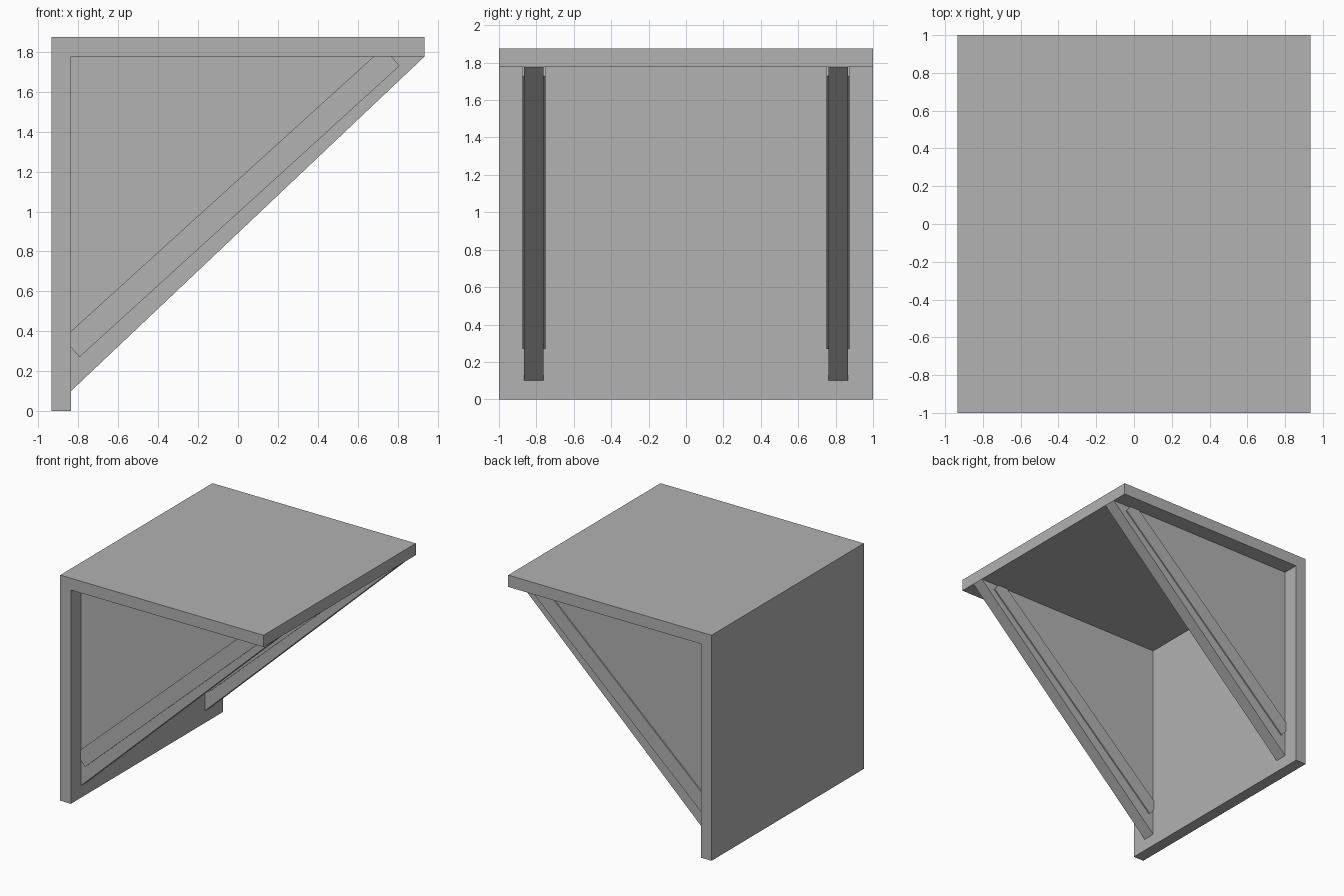
import bpy
import bmesh

default = bpy.data.objects.get("Cube")
if default:
    bpy.data.objects.remove(default, do_unlink=True)

# Single plain grey
GREY = (0.445, 0.445, 0.445, 1.0)
grey = bpy.data.materials.new("plain_grey")
grey.diffuse_color = GREY
grey.use_nodes = True
grey.node_tree.nodes["Principled BSDF"].inputs["Base Color"].default_value = GREY

# Overall dimensions
SIDE = 0.935          # half width in x
TOP = 1.875           # height
WALL = SIDE - 0.098   # inner face of the back plate
UNDER = 1.777         # underside of the shelf


def extrude_profile(name, profile, y_min, y_max):
    """Extrude an outline in the x-z plane along y."""
    bm = bmesh.new()
    face = bm.faces.new([bm.verts.new((x, y_min, z)) for x, z in profile])
    result = bmesh.ops.extrude_face_region(bm, geom=[face])
    moved = [v for v in result["geom"] if isinstance(v, bmesh.types.BMVert)]
    bmesh.ops.translate(bm, verts=moved, vec=(0, y_max - y_min, 0))
    bmesh.ops.recalc_face_normals(bm, faces=bm.faces)
    mesh = bpy.data.meshes.new(name)
    bm.to_mesh(mesh)
    bm.free()
    mesh.materials.append(grey)
    obj = bpy.data.objects.new(name, mesh)
    bpy.context.collection.objects.link(obj)
    return obj


# Back plate and shelf as one angle section
extrude_profile("angle_plate", [
    (-SIDE, 0), (-WALL, 0), (-WALL, UNDER),
    (SIDE, UNDER), (SIDE, TOP), (-SIDE, TOP)], -1, 1)

# Triangular gussets, each with a raised diagonal rib on both faces
gusset = [(-WALL, 0.10), (SIDE, UNDER), (-WALL, UNDER)]
rib = [(-WALL, 0.40), (-WALL, 0.32), (-0.795, 0.27),
       (0.81, 1.73), (0.77, UNDER), (0.68, UNDER)]
for side, sign in (("right", -1), ("left", 1)):
    centre = sign * 0.813
    extrude_profile(side + "_gusset", gusset, centre - 0.052, centre + 0.052)
    for position, direction in (("outer", sign), ("inner", -sign)):
        near = centre + direction * 0.052
        far = centre + direction * 0.062
        extrude_profile(f"{side}_{position}_rib", rib,
                        min(near, far), max(near, far))
